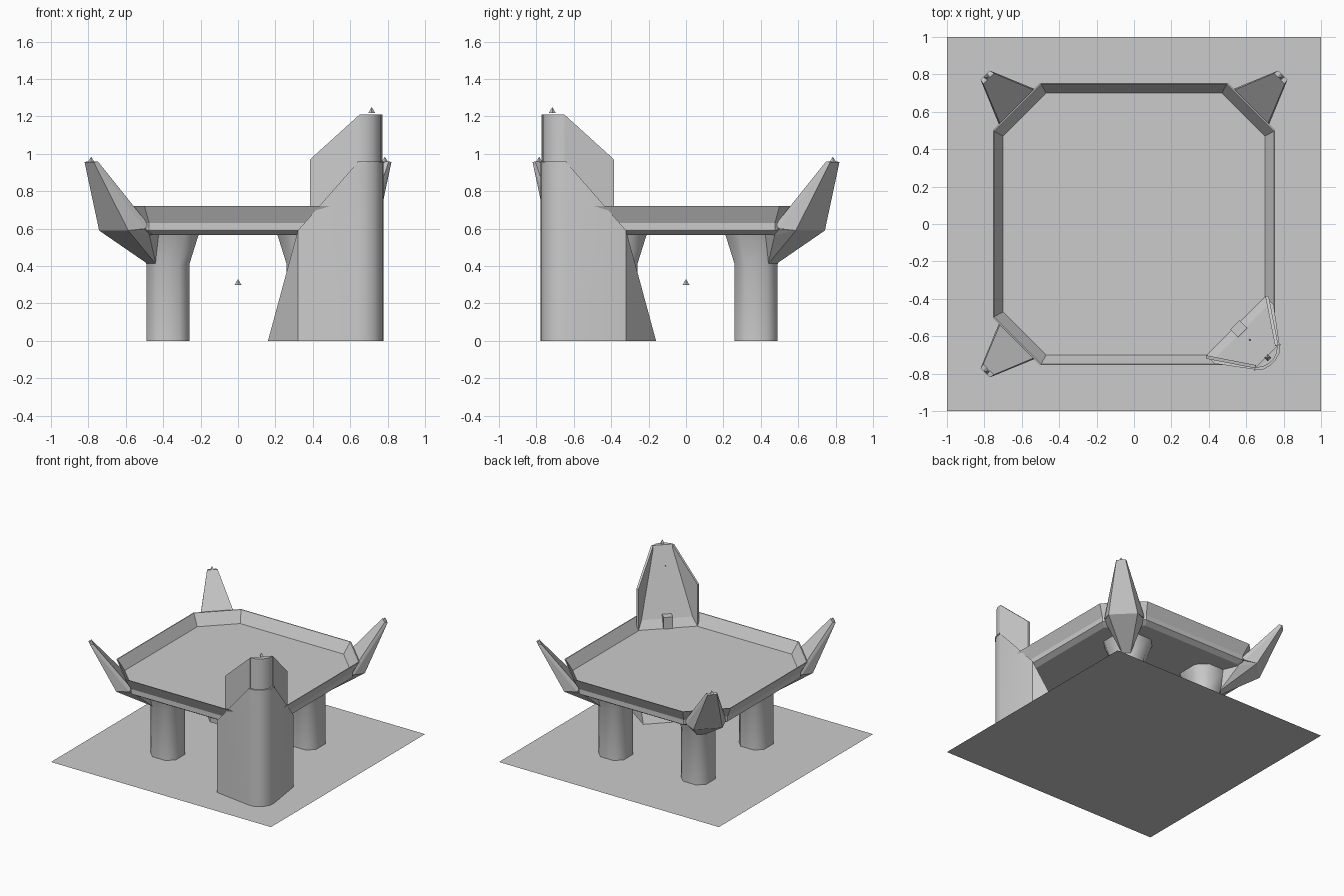
import bpy, bmesh, math
from mathutils import Vector, Matrix

cube = bpy.data.objects.get("Cube")
if cube:
    bpy.data.objects.remove(cube, do_unlink=True)

grey = bpy.data.materials.new("plain_grey")
grey.use_nodes = True
COLOUR = (0.6, 0.6, 0.6, 1)
grey.diffuse_color = COLOUR
grey.node_tree.nodes["Principled BSDF"].inputs["Base Color"].default_value = COLOUR


def finish(name, bm, smooth=None):
    bmesh.ops.recalc_face_normals(bm, faces=bm.faces)
    mesh = bpy.data.meshes.new(name)
    bm.to_mesh(mesh)
    bm.free()
    mesh.materials.append(grey)
    obj = bpy.data.objects.new(name, mesh)
    bpy.context.collection.objects.link(obj)
    if smooth:
        bpy.ops.object.select_all(action='DESELECT')
        obj.select_set(True)
        bpy.context.view_layer.objects.active = obj
        bpy.ops.object.shade_smooth_by_angle(angle=math.radians(smooth))
    return obj


def hull(name, points, smooth=None):
    bm = bmesh.new()
    for p in points:
        bm.verts.new(p)
    res = bmesh.ops.convex_hull(bm, input=bm.verts)
    spare = {v for v in res["geom_interior"] + res["geom_unused"]
             if isinstance(v, bmesh.types.BMVert)}
    bmesh.ops.delete(bm, geom=list(spare), context='VERTS')
    bmesh.ops.dissolve_limit(bm, angle_limit=0.02, verts=bm.verts, edges=bm.edges)
    return finish(name, bm, smooth)


def octagon(half, cut, z, centre=(0, 0)):
    """Square ring with cut corners."""
    a, b = half, half - cut
    ring = [(a, -b), (a, b), (b, a), (-b, a), (-a, b), (-a, -b), (-b, -a), (b, -a)]
    return [(x + centre[0], y + centre[1], z) for x, y in ring]


def loft(name, rings, smooth=None):
    bm = bmesh.new()
    loops = [[bm.verts.new(p) for p in r] for r in rings]
    n = len(loops[0])
    for lo, hi in zip(loops, loops[1:]):
        for i in range(n):
            j = (i + 1) % n
            bm.faces.new((lo[i], lo[j], hi[j], hi[i]))
    bm.faces.new(loops[0][::-1])
    bm.faces.new(loops[-1])
    return finish(name, bm, smooth)


def corner(sx, sy, d, t, z):
    """Point at distance d along a corner diagonal and t across it."""
    r = math.sqrt(0.5)
    return (sx * (d - t) * r, sy * (d + t) * r, z)


def swap(p):
    """Mirror across the tower diagonal."""
    return (-p[1], -p[0], p[2])


def both(points):
    return points + [swap(p) for p in points]


# Ground sheet
bm = bmesh.new()
bmesh.ops.create_grid(bm, x_segments=1, y_segments=1, size=1)
finish("ground_sheet", bm)

# Platform with flared rim and sunken deck
loft("platform", [
    octagon(0.67, 0.22, 0.565), octagon(0.71, 0.235, 0.59), octagon(0.71, 0.235, 0.63),
    octagon(0.755, 0.255, 0.72), octagon(0.748, 0.252, 0.72), octagon(0.70, 0.23, 0.63)])

# Three corners with pillar, bracket, fin and tip light
for name, sx, sy in (("back_left", 1, 1), ("back_right", -1, 1), ("front_right", -1, -1)):
    def pair(d, t, z):
        return [corner(sx, sy, d, s * t, z) for s in (-1, 1)]
    at = (sx * 0.375, sy * 0.375)
    loft(name + "_pillar", [
        octagon(0.115, 0.055, 0, at), octagon(0.115, 0.055, 0.41, at),
        octagon(0.165, 0.075, 0.57, at)], 50)
    hull(name + "_fin", pair(1.125, 0.035, 0.955) + pair(1.10, 0.04, 0.96)
         + pair(0.83, 0.15, 0.625) + pair(0.85, 0.15, 0.60) + pair(0.94, 0.11, 0.59))
    hull(name + "_bracket", pair(0.94, 0.11, 0.59) + pair(0.83, 0.15, 0.60)
         + pair(0.80, 0.13, 0.565) + pair(0.65, 0.03, 0.41) + pair(0.56, 0.03, 0.565))
    bm = bmesh.new()
    bmesh.ops.create_cone(bm, segments=4, radius1=0.018, radius2=0, depth=0.03,
                          matrix=Matrix.Translation(corner(sx, sy, 1.11, 0, 0.97)))
    finish(name + "_tip_light", bm)

# Tower base: leaning buttress inside, rounded corner outside
outer = [(0.32, -0.73, 0.59), (0.64, -0.777, 0.955), (0.69, -0.772, 0.955),
         (0.73, -0.75, 0.955)]
hull("tower_base", both(outer + [(x, y, 0) for x, y, z in outer] + [(0.16, -0.5, 0)]), 40)

# Tower shield: sloping inner wedge with a thin lip on each side
crown = [(0.65, -0.768, 1.21), (0.69, -0.764, 1.21), (0.725, -0.745, 1.21)]
hull("tower_shield", both(crown + [(x, y, 0.6) for x, y, z in crown]
                          + [(0.39, -0.715, 0.6)]), 40)
lip = []
for x, y, z in ((0.385, -0.72, 0.97), (0.65, -0.772, 1.21)):
    for shift in (0, 0.018):
        lip += [(x, y + shift, z), (x, y + shift, 0.6)]
hull("tower_lip_front", lip)
hull("tower_lip_side", [swap(p) for p in lip])

# Ledge round the tower corner
hull("tower_ledge", both([(x, y - 0.006, z + dz) for x, y, z in outer[1:]
                          for dz in (-0.004, 0.004)]))

# Doorway on the deck
turn = Matrix.Rotation(math.radians(45), 4, 'Z')
bm = bmesh.new()
bmesh.ops.create_cube(bm, matrix=Matrix.Translation((0.56, -0.56, 0.675)) @ turn
                      @ Matrix.Diagonal((0.07, 0.06, 0.1, 1)))
finish("doorway", bm)

# Small marker lights
for name, spot in (("tower_light", (0.715, -0.715, 1.235)), ("shield_light", (0.62, -0.62, 1.1)),
                   ("under_light", (0, 0, 0.315))):
    bm = bmesh.new()
    size = 0.008 if name == "shield_light" else 0.018
    bmesh.ops.create_cone(bm, segments=4, radius1=size, radius2=0, depth=size * 1.7,
                          matrix=Matrix.Translation(spot))
    finish(name, bm)
